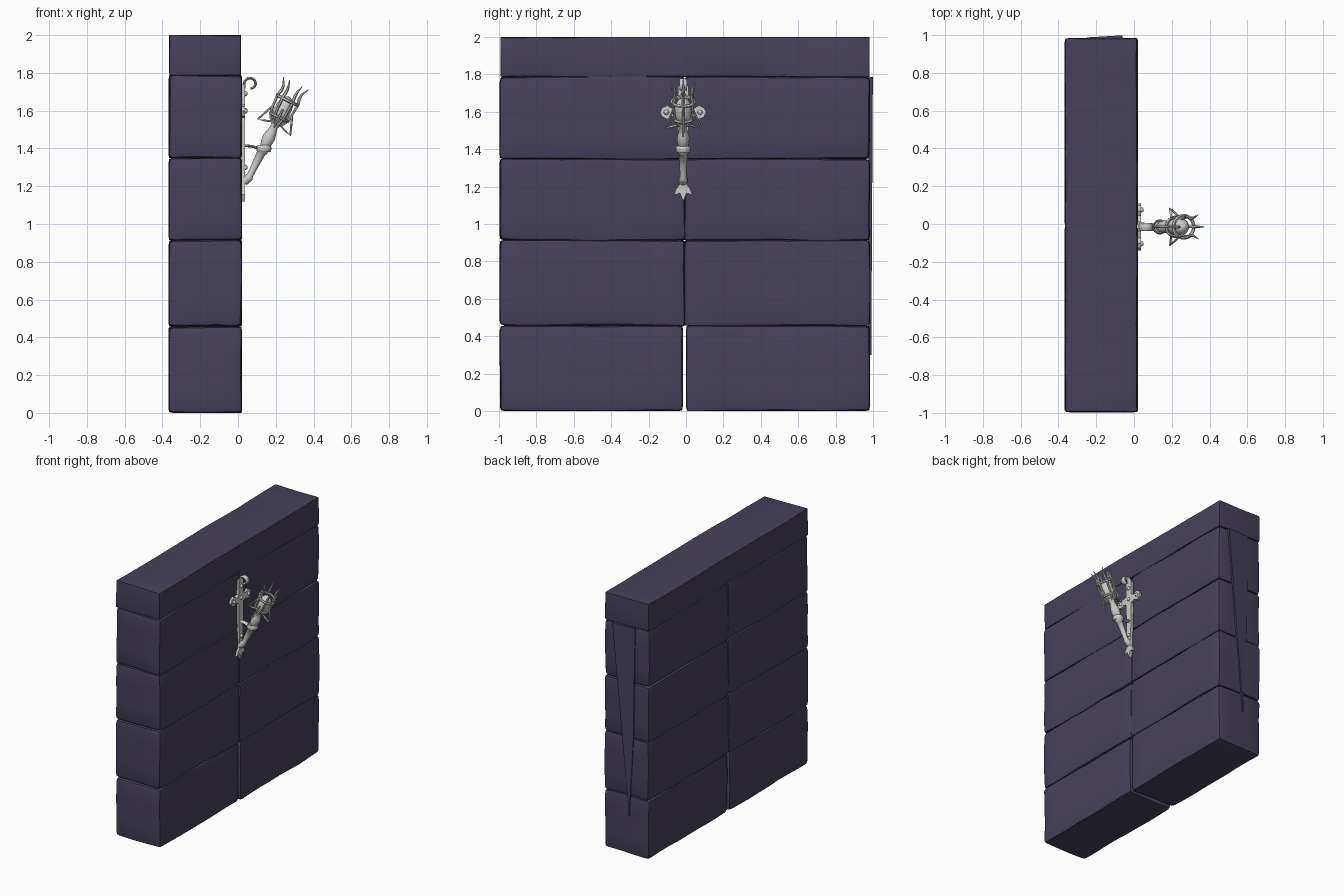
import bpy, bmesh, math
from mathutils import Vector, Matrix, noise

if "Cube" in bpy.data.objects:
    bpy.data.objects.remove(bpy.data.objects["Cube"])


def material(name, rgb):
    m = bpy.data.materials.new(name)
    m.diffuse_color = (*rgb, 1)
    m.use_nodes = True
    m.node_tree.nodes["Principled BSDF"].inputs["Base Color"].default_value = m.diffuse_color
    return m


STONE = material("purple_stone", (0.062, 0.052, 0.100))
IRON = material("pale_iron", (0.60, 0.60, 0.585))
YC = -0.015                                   # centre line of the sconce


def finish(name, bm, mat, angle=35):
    bmesh.ops.recalc_face_normals(bm, faces=bm.faces)
    me = bpy.data.meshes.new(name)
    bm.to_mesh(me)
    bm.free()
    me.materials.append(mat)
    for p in me.polygons:
        p.use_smooth = True
    me.set_sharp_from_angle(angle=math.radians(angle))
    ob = bpy.data.objects.new(name, me)
    bpy.context.collection.objects.link(ob)
    return ob


def block(name, lo, hi, bevel, rough, seed):
    """Worn stone: bevelled box, cut into slices and gently wobbled."""
    lo, hi = Vector(lo), Vector(hi)
    bm = bmesh.new()
    bmesh.ops.create_cube(bm, size=1)
    for v in bm.verts:
        v.co = Vector((lo[i] + (v.co[i] + 0.5) * (hi[i] - lo[i]) for i in range(3)))
    bmesh.ops.bevel(bm, geom=bm.edges[:], offset=bevel, segments=2, profile=0.6, affect='EDGES')
    for axis, step in ((0, 0.13), (1, 0.11), (2, 0.12)):
        n = int((hi[axis] - lo[axis]) / step)
        for k in range(1, n):
            p = Vector((0, 0, 0))
            p[axis] = lo[axis] + (hi[axis] - lo[axis]) * k / n
            d = Vector((0, 0, 0))
            d[axis] = 1
            bmesh.ops.bisect_plane(bm, geom=bm.verts[:] + bm.edges[:] + bm.faces[:],
                                   plane_co=p, plane_no=d)
    for v in bm.verts:
        w = noise.noise_vector(v.co * 4 + Vector((seed * 7.3, 0, 0))) * rough
        v.co += w
        v.co = Vector((min(max(v.co[i], lo[i]), hi[i]) for i in range(3)))
    return finish(name, bm, STONE, 40)


# Stone courses: four rows of two blocks
rows = [(0.0, 0.458), (0.455, 0.915), (0.91, 1.35), (1.347, 1.79)]
for r, (z0, z1) in enumerate(rows):
    gap = 0.008 if r == 0 else -0.002
    block(f"stone_left_{r}", (-0.368, -0.997, z0), (0.022, -0.008 - gap, z1), 0.028, 0.008, r * 2 + 1)
    block(f"stone_right_{r}", (-0.368, -0.008 + gap, z0), (0.022, 0.984, z1), 0.028, 0.008, r * 2 + 2)
# Cap stone
block("cap_stone", (-0.364, -0.992, 1.787), (0.016, 0.982, 2.0), 0.012, 0.006, 20)


def prism(name, pts, to3d, depth, mat):
    """Extrude a flat outline; to3d maps (a, b, depth) to a point."""
    bm = bmesh.new()
    a = [bm.verts.new(to3d(p[0], p[1], 0)) for p in pts]
    b = [bm.verts.new(to3d(p[0], p[1], depth)) for p in pts]
    bm.faces.new(a)
    bm.faces.new(b[::-1])
    for i in range(len(pts)):
        j = (i + 1) % len(pts)
        bm.faces.new((a[i], b[i], b[j], a[j]))
    return finish(name, bm, mat, 30)


# Chipped sliver on the far end of the wall
prism("end_sliver", [(-0.06, 1.785), (-0.25, 1.785), (-0.235, 0.9), (-0.2, 0.3)],
      lambda x, z, d: (x, 0.975 + d * (1 + (x + 0.06) * 2.5), z), 0.024, STONE)


def tube(name, pts, rad, closed=False, sides=8, flat=None):
    """Round (or flattened) bar following points."""
    pts = [Vector(p) for p in pts]
    n = len(pts)
    bm = bmesh.new()
    rings = []
    up = None
    for i, p in enumerate(pts):
        a = pts[(i - 1) % n] if closed or i else p
        b = pts[(i + 1) % n] if closed or i < n - 1 else p
        t = (b - a).normalized()
        if up is None:
            up = t.orthogonal() if flat is None else Vector(flat)
        up = (up - t * up.dot(t)).normalized()
        side = t.cross(up)
        r = rad[i] if isinstance(rad, (list, tuple)) else rad
        wide = 3 if flat else 1
        rings.append([bm.verts.new(p + up * math.cos(q) * r * wide + side * math.sin(q) * r)
                      for q in [2 * math.pi * k / sides for k in range(sides)]])
    for i in range(n if closed else n - 1):
        A, B = rings[i], rings[(i + 1) % n]
        for k in range(sides):
            bm.faces.new((A[k], A[(k + 1) % sides], B[(k + 1) % sides], B[k]))
    if not closed:
        bm.faces.new(rings[0])
        bm.faces.new(rings[-1])
    return finish(name, bm, IRON, 50)


# Wall plate: half outline (y, z), mirrored, ending in a three-pointed foot
half = [(0.0, 1.12), (0.018, 1.165), (0.05, 1.155), (0.036, 1.19), (0.02, 1.21), (0.018, 1.25),
        (0.026, 1.40), (0.028, 1.565), (0.06, 1.575), (0.085, 1.56), (0.112, 1.572),
        (0.124, 1.597), (0.112, 1.622), (0.085, 1.634), (0.06, 1.62), (0.028, 1.63), (0.028, 1.74)]
outline = half + [(-y, z) for y, z in reversed(half[1:])]
prism("wall_plate", outline, lambda y, z, d: (0.016 + d, YC + y, z), 0.022, IRON)

# Scroll curling out at the top of the plate
scroll = [(0.030, YC, 1.66)] + [
    (0.066 - math.cos(a) * r, YC, 1.742 + math.sin(a) * r)
    for a, r in [(i * math.pi / 8, 0.034 - 0.0009 * i) for i in range(13)]]
tube("top_scroll", scroll, 0.007, flat=(0, 1, 0))

# Rivets on the plate
for y, z in ((0, 1.69), (0, 1.6), (0.09, 1.597), (-0.09, 1.597), (0, 1.3)):
    bm = bmesh.new()
    bmesh.ops.create_uvsphere(bm, u_segments=10, v_segments=6, radius=0.014,
                              matrix=Matrix.Translation((0.038, YC + y, z)))
    finish("rivet", bm, IRON)

# Torch axis frame: distance s along the axis, radius r, angle a around it
BASE = Vector((0.05, YC, 1.23))
AX = Vector((0.447, 0, 0.894)).normalized()
E1 = Vector((AX.z, 0, -AX.x))
E2 = Vector((0, 1, 0))


def at(s, r, a):
    return BASE + AX * s + (E1 * math.cos(a) + E2 * math.sin(a)) * r


def lathe(name, prof, sides=14):
    return tube(name, [at(s, 0, 0) for s, r in prof], [r for s, r in prof], sides=sides)


def hoop(name, s, r, thick):
    return tube(name, [at(s, r, 2 * math.pi * k / 20) for k in range(20)], thick, closed=True, sides=6)


# Handle and inner cup
lathe("torch_handle", [(-0.012, 0.006), (0.0, 0.017), (0.015, 0.022), (0.03, 0.017), (0.10, 0.020),
                       (0.165, 0.024), (0.17, 0.030), (0.19, 0.030), (0.195, 0.022), (0.225, 0.031),
                       (0.255, 0.034), (0.285, 0.027), (0.32, 0.019), (0.335, 0.028), (0.35, 0.028)])
lathe("torch_cup", [(0.345, 0.022), (0.365, 0.042), (0.40, 0.046), (0.455, 0.042), (0.48, 0.028), (0.495, 0.008)])

# Cage hoops
hoop("cage_hoop_lower", 0.375, 0.052, 0.008)
hoop("cage_hoop_upper", 0.475, 0.060, 0.009)

# Cage prongs flaring at the tips
for k in range(6):
    a = k * math.pi / 3
    path = [(0.335, 0.026), (0.375, 0.051), (0.43, 0.057), (0.475, 0.060), (0.51, 0.052),
            (0.535, 0.054), (0.575, 0.074)]
    tube("cage_prong", [at(s, r, a) for s, r in path],
         [0.007, 0.007, 0.007, 0.008, 0.009, 0.007, 0.002], sides=6)

# Triangular side brackets under the cage
for k in range(4):
    a = k * math.pi / 2
    path = [(0.42, 0.055), (0.37, 0.075), (0.315, 0.096), (0.325, 0.06), (0.34, 0.022)]
    tube("cage_bracket", [at(s, r, a) for s, r in path], 0.006, sides=6)

# Holder ring around the handle, with an arm back to the plate
tube("holder_ring", [(0.137 + 0.034 * math.cos(t), YC + 0.034 * math.sin(t), 1.40)
                     for t in [2 * math.pi * k / 18 for k in range(18)]],
     0.006, closed=True, flat=(0, 0, 1))
tube("holder_arm", [(0.03, YC, 1.415), (0.07, YC, 1.412), (0.106, YC, 1.402)], 0.007, flat=(0, 1, 0))
# Foot socket joining the handle to the plate
tube("foot_socket", [(0.03, YC, 1.225), (0.045, YC, 1.235), (0.062, YC, 1.25)], [0.022, 0.024, 0.02], sides=10)
